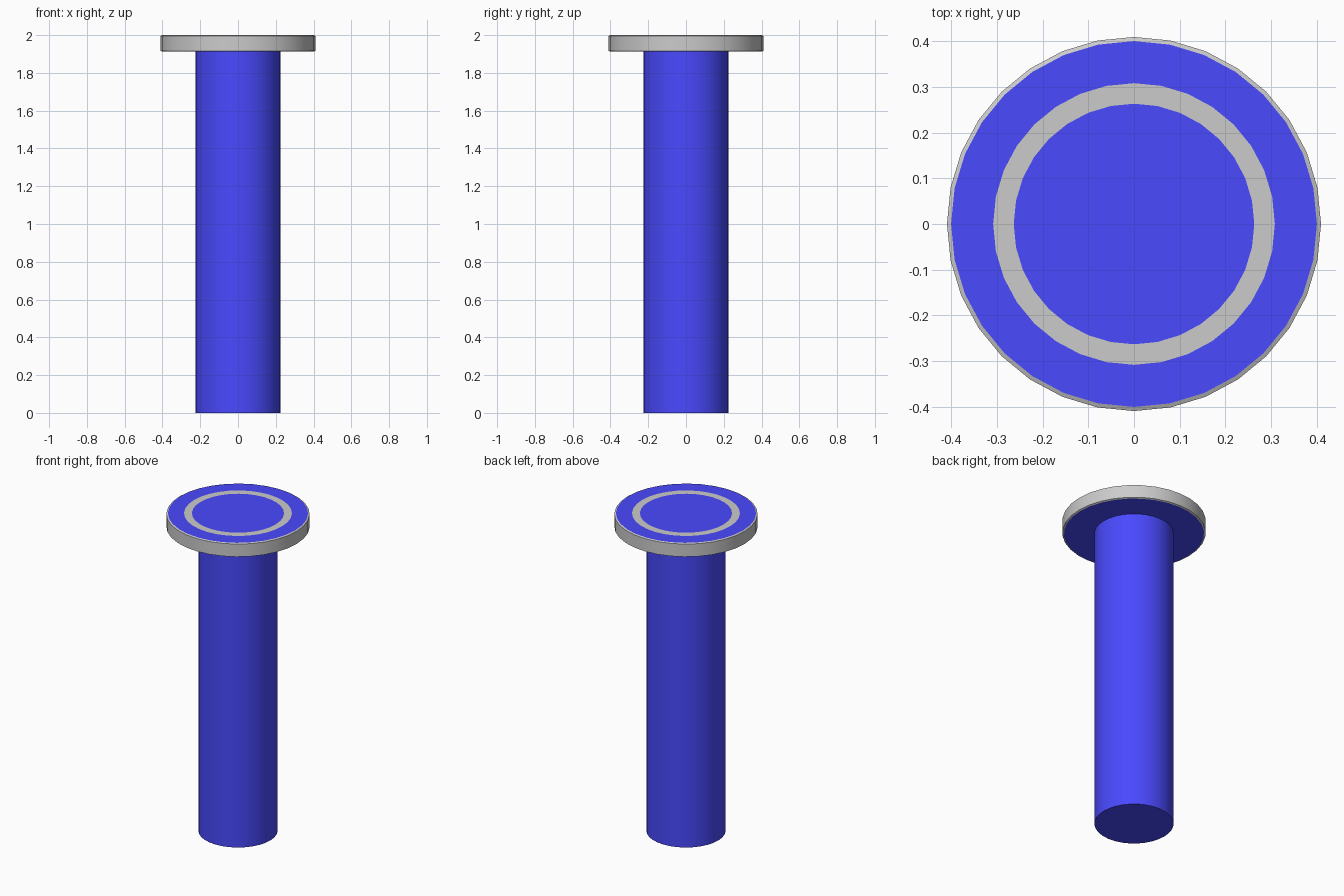
import bpy, bmesh
from math import cos, sin, tau, radians

if "Cube" in bpy.data.objects:
    bpy.data.objects.remove(bpy.data.objects["Cube"])

SIDES = 32
blue = bpy.data.materials.new("blue")
blue.diffuse_color = (0.067, 0.067, 1.0, 1)
blue.use_nodes = True
blue.node_tree.nodes["Principled BSDF"].inputs["Base Color"].default_value = blue.diffuse_color


def lathe(name, profile, colours):
    """Turn (radius, z) points around z; colours[i]: 0 blue, 1 plain grey per band."""
    bm = bmesh.new()
    rings = []
    for r, z in profile:
        if r == 0:
            rings.append([bm.verts.new((0, 0, z))] * SIDES)
        else:
            rings.append([bm.verts.new((r * cos(tau * i / SIDES), r * sin(tau * i / SIDES), z))
                          for i in range(SIDES)])
    for a, b, c in zip(rings, rings[1:], colours):
        for i in range(SIDES):
            j = (i + 1) % SIDES
            corners = list(dict.fromkeys((a[i], a[j], b[j], b[i])))
            bm.faces.new(corners).material_index = c
    bmesh.ops.recalc_face_normals(bm, faces=bm.faces)
    mesh = bpy.data.meshes.new(name)
    mesh.materials.append(blue)
    mesh.materials.append(None)
    bm.to_mesh(mesh)
    bm.free()
    obj = bpy.data.objects.new(name, mesh)
    bpy.context.collection.objects.link(obj)
    bpy.ops.object.select_all(action='DESELECT')
    obj.select_set(True)
    bpy.context.view_layer.objects.active = obj
    bpy.ops.object.shade_smooth_by_angle(angle=radians(20))
    return obj


# Round column
lathe("column", [(0, 0), (0.226, 0), (0.226, 1.915), (0, 1.915)], [0, 0, 0])

# Round top: blue underside, grey rim with a slight slope, inlaid grey ring
lathe("table_top",
      [(0, 1.912), (0.4, 1.912), (0.409, 1.916), (0.409, 1.996), (0.4, 2.0),
       (0.308, 2.0), (0.263, 2.0), (0, 2.0)],
      [0, 1, 1, 1, 0, 1, 0])
